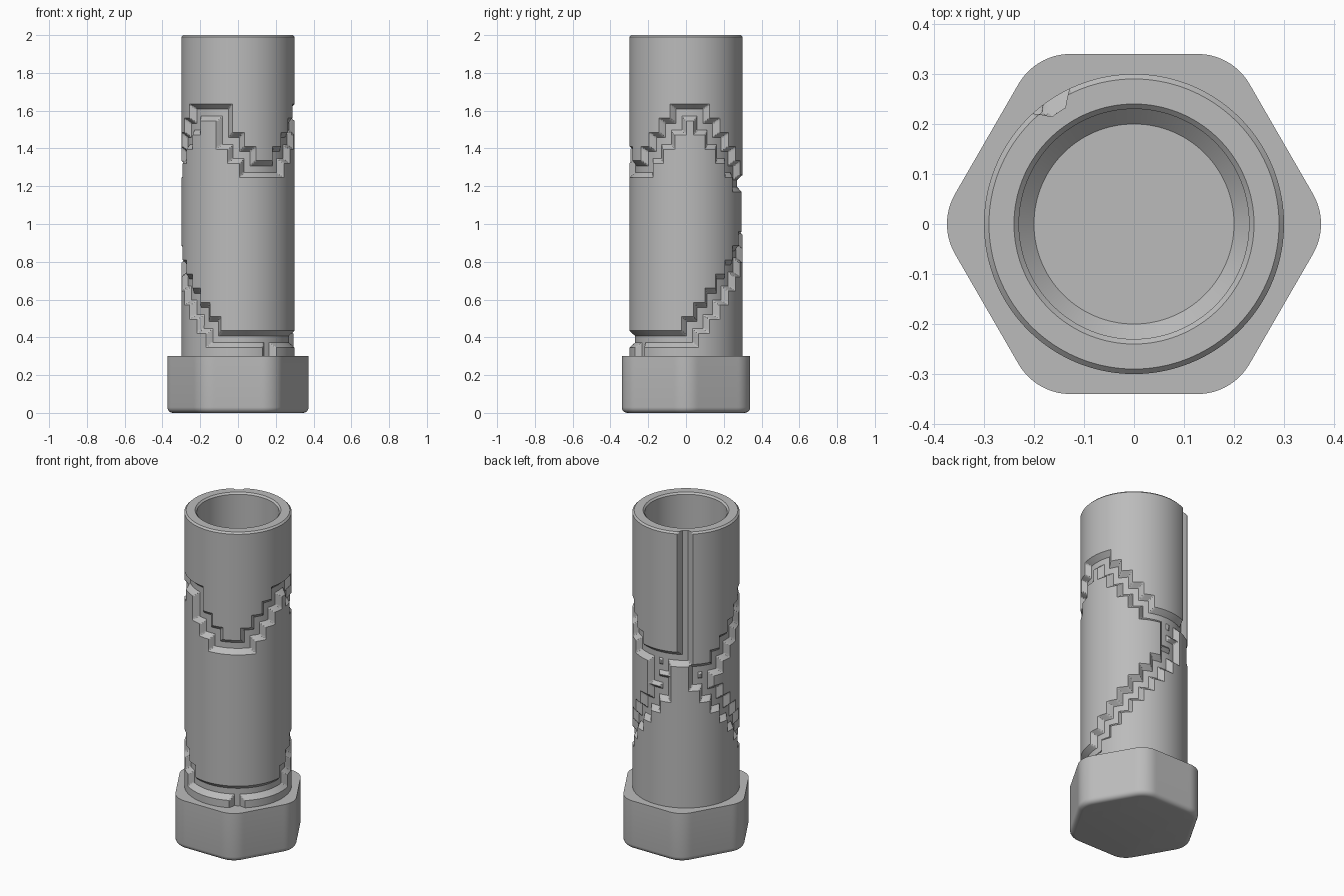
import bpy, bmesh
from math import pi, radians, sin, cos, atan2, sqrt, degrees

cube = bpy.data.objects.get("Cube")
if cube:
    bpy.data.objects.remove(cube)

# Maze layout: 30 columns round the tube, even levels up it
COLS, SUB = 30, 7
SEGS = COLS * SUB
R = 0.3
PITCH = 2 * pi * R / COLS
LEVEL, Z0 = 0.075, 0.39
START = radians(-56)
INNER, OUTER, DEPTH = PITCH * 2 / SUB, PITCH * 5 / SUB, 0.03
BASE_TOP, TOP = 0.3, 2.0
BORE = 0.23

grey = bpy.data.materials.new("plain grey")
grey.use_nodes = True
colour = (0.5, 0.5, 0.5, 1)
grey.diffuse_color = colour
grey.node_tree.nodes["Principled BSDF"].inputs["Base Color"].default_value = colour


def angle(i):
    return START + 2 * pi * i / SEGS


def circle(r, z):
    return [(r, z)] * SEGS


def loft(name, rings, cap_start=False, cap_end=False):
    """Skin a stack of rings, each a list of (radius, height)."""
    bm = bmesh.new()
    loops = [[bm.verts.new((r * cos(angle(i)), r * sin(angle(i)), z))
              for i, (r, z) in enumerate(ring)] for ring in rings]
    for a, b in zip(loops, loops[1:]):
        for i in range(SEGS):
            j = (i + 1) % SEGS
            bm.faces.new((a[i], a[j], b[j], b[i]))
    if cap_start:
        bm.faces.new(loops[0][::-1])
    if cap_end:
        bm.faces.new(loops[-1])
    mesh = bpy.data.meshes.new(name)
    bm.to_mesh(mesh)
    bm.free()
    mesh.materials.append(grey)
    obj = bpy.data.objects.new(name, mesh)
    bpy.context.collection.objects.link(obj)
    bpy.ops.object.select_all(action='DESELECT')
    obj.select_set(True)
    bpy.context.view_layer.objects.active = obj
    bpy.ops.object.shade_smooth_by_angle(angle=radians(25))
    return obj


# Hexagonal base with rounded corners and a rounded lower edge
def hexagon(inset, z):
    apothem, fillet = 0.34 - inset, 0.12 - inset
    centre = (apothem - fillet) / cos(pi / 6)
    tangent = atan2(fillet * sin(pi / 6), centre + fillet * cos(pi / 6))
    ring = []
    for i in range(SEGS):
        a = abs((angle(i) + pi / 6) % (pi / 3) - pi / 6)
        if a < tangent:
            r = centre * cos(a) + sqrt(fillet ** 2 - (centre * sin(a)) ** 2)
        else:
            r = apothem / cos(pi / 6 - a)
        ring.append((r, z))
    return ring


EDGE = 0.03
base = [hexagon(EDGE * (1 - sin(t * pi / 10)), EDGE * (1 - cos(t * pi / 10)))
        for t in range(6)]
base += [hexagon(0, BASE_TOP), circle(BORE, BASE_TOP),
         circle(BORE, 0.09), circle(0.2, 0.06)]
loft("hex_base", base, cap_start=True, cap_end=True)

# Maze path in (column, level) steps
segments = []


def path(*points):
    for (c0, k0), (c1, k1) in zip(points, points[1:]):
        segments.append((min(c0, c1), max(c0, c1), min(k0, k1), max(k0, k1)))


def stairs(c, k, dc, dk, n):
    for _ in range(n):
        path((c, k), (c, k + dk), (c + dc, k + dk))
        c, k = c + dc, k + dk


# Lower run with its exit and two rising flights
path((0, -2), (0, 0))
path((-5, 0), (5, 0))
stairs(5, 0, 1, 1, 8)
stairs(-5, 0, -1, 1, 8)
# Junction on one side of the back
path((13, 8), (13, 9), (12, 9), (12, 11))
path((12, 10), (13, 10), (13, 11))
# Junction on the other side of the back
path((-13, 8), (-13, 10), (-14, 10), (-14, 9), (-13, 9))
# Upper zigzag
stairs(-7, 16, -1, -1, 6)
path((-7, 16), (-4, 16), (-4, 14), (-3, 14))
stairs(-3, 14, 1, -1, 2)
path((-1, 12), (1, 12))
stairs(1, 12, 1, 1, 3)
path((4, 15), (4, 16), (6, 16))
stairs(6, 16, 1, -1, 4)
# Entry slot running to the top
path((10, 12), (10, 11), (15, 11), (15, 24))


def span(v, lo, hi):
    return max(lo - v, v - hi, 0)


def grooved(r, z):
    """Ring of the tube with sloped-wall grooves pressed in."""
    k = (z - Z0) / LEVEL
    near = [(s, span(k, s[2], s[3]) * LEVEL) for s in segments]
    near = [(s, dz) for s, dz in near if dz < OUTER]
    ring = []
    for i in range(SEGS):
        c, d = i / SUB, OUTER
        for s, dz in near:
            dx = min(span(c + w, s[0], s[1]) for w in (-COLS, 0, COLS)) * PITCH
            d = min(d, max(dx, dz))
        cut = DEPTH * min(1, (OUTER - d) / (OUTER - INNER))
        ring.append((min(r, R - cut), z))
    return ring


# Tube rows follow the edges of the grooves
third = (OUTER - INNER) / 3
offsets = [sign * (INNER + third * n) for n in range(4) for sign in (-1, 1)]
rows = {round(Z0 + k * LEVEL + o, 4) for k in range(17) for o in offsets}
rows = sorted({z for z in rows if z > BASE_TOP} | {BASE_TOP, TOP - 0.01})
tube = [grooved(R, z) for z in rows]
tube += [grooved(R - 0.01, TOP), circle(BORE + 0.01, TOP),
         circle(BORE, TOP - 0.01), circle(BORE, BASE_TOP)]
loft("maze_tube", tube)
